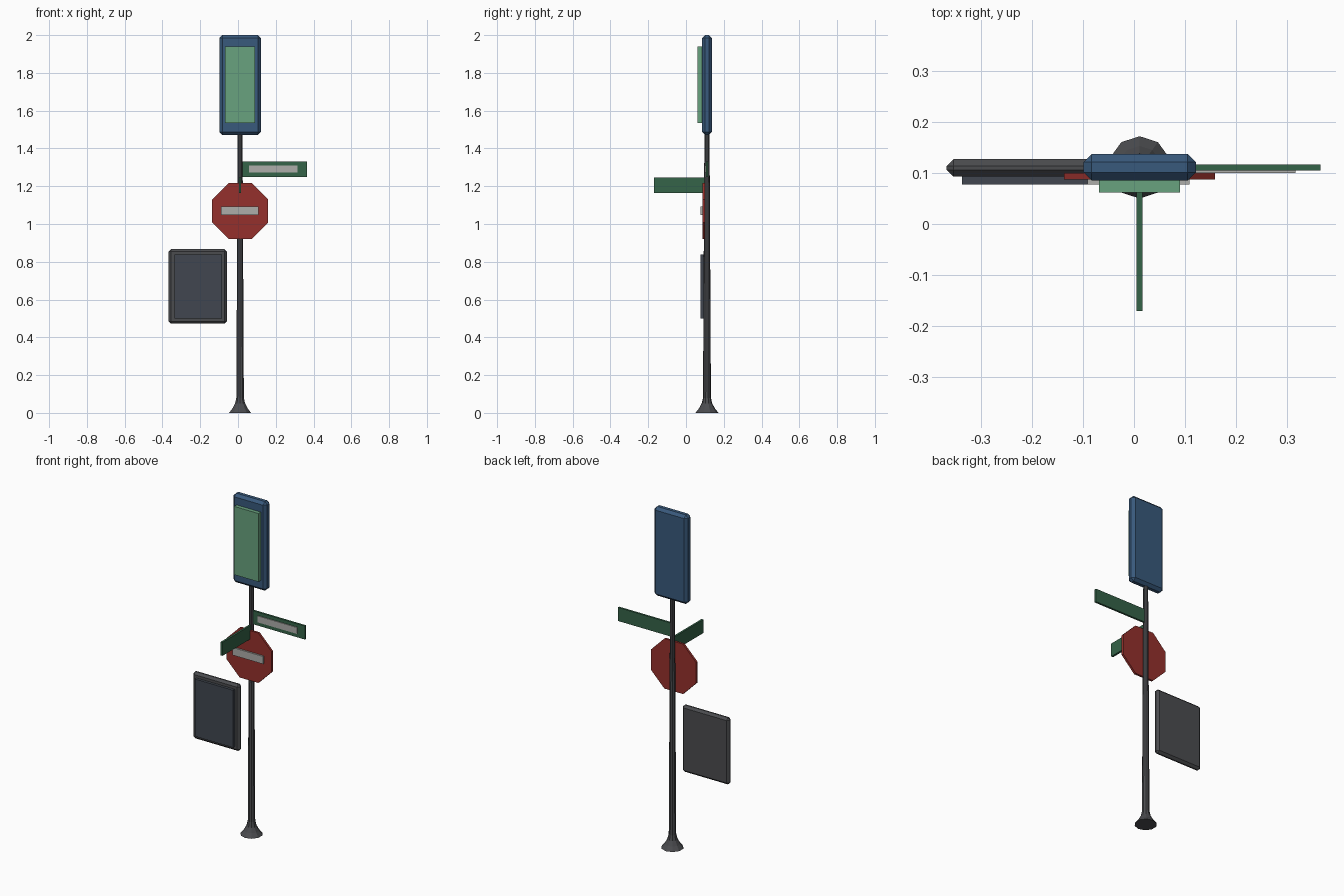
import bpy, bmesh, math

if "Cube" in bpy.data.objects:
    bpy.data.objects.remove(bpy.data.objects["Cube"])

CX, CY = 0.011, 0.111  # pole axis


def material(name, rgb):
    m = bpy.data.materials.new(name)
    m.diffuse_color = (*rgb, 1)
    m.use_nodes = True
    m.node_tree.nodes["Principled BSDF"].inputs["Base Color"].default_value = m.diffuse_color
    return m


STEEL = material("dark_steel", (0.07, 0.072, 0.078))
SLATE = material("slate", (0.052, 0.062, 0.08))
BLUE = material("blue", (0.04, 0.1, 0.2))
SCREEN = material("pale_green", (0.14, 0.36, 0.21))
GREEN = material("sign_green", (0.035, 0.125, 0.065))
RED = material("sign_red", (0.3, 0.03, 0.025))
WHITE = material("stripe_grey", (0.42, 0.42, 0.4))


def finish(name, bm, mat):
    bmesh.ops.recalc_face_normals(bm, faces=bm.faces[:])
    me = bpy.data.meshes.new(name)
    bm.to_mesh(me)
    bm.free()
    me.materials.append(mat)
    ob = bpy.data.objects.new(name, me)
    bpy.context.collection.objects.link(ob)
    return ob


def box(name, xs, ys, zs, mat, bevel=0):
    bm = bmesh.new()
    bmesh.ops.create_cube(bm, size=1)
    for v in bm.verts:
        for i, (a, b) in enumerate((xs, ys, zs)):
            v.co[i] = (a + b) / 2 + v.co[i] * (b - a)
    if bevel:
        bmesh.ops.bevel(bm, geom=bm.edges[:], offset=bevel, segments=1, affect='EDGES')
    return finish(name, bm, mat)


# Tapered ten-sided pole with flared foot
profile = [(0.061, 0), (0.042, 0.024), (0.028, 0.05), (0.021, 0.08), (0.0135, 1.49)]
bm = bmesh.new()
rings = []
for r, z in profile:
    angles = [math.pi / 2 + i * math.tau / 10 for i in range(10)]
    rings.append([bm.verts.new((CX + r * math.cos(a), CY + r * math.sin(a), z)) for a in angles])
for lo, hi in zip(rings, rings[1:]):
    for i in range(10):
        j = (i + 1) % 10
        bm.faces.new((lo[i], lo[j], hi[j], hi[i]))
bm.faces.new(rings[0])
bm.faces.new(rings[-1])
finish("pole", bm, STEEL)

# Tall display on top
box("display_case", (-0.099, 0.121), (0.085, 0.137), (1.472, 2.0), BLUE, 0.016)
box("display_screen", (-0.069, 0.09), (0.062, 0.087), (1.535, 1.94), SCREEN)

# Street blades pointing right and forward
box("street_blade_right", (0.016, 0.365), (0.105, 0.117), (1.25, 1.33), GREEN)
box("street_blade_stripe", (0.057, 0.316), (0.1, 0.106), (1.272, 1.31), WHITE)
box("street_blade_front", (0.005, 0.017), (-0.17, 0.106), (1.165, 1.245), GREEN)

# Octagonal sign with stripe
bm = bmesh.new()
bmesh.ops.create_cone(bm, cap_ends=True, segments=8, depth=0.013,
                      radius1=0.148 / math.cos(math.pi / 8), radius2=0.148 / math.cos(math.pi / 8))
turn = math.pi / 8
on_axis = any(abs(v.co.y) < 1e-4 for v in bm.verts)
for v in bm.verts:
    x, y, z = v.co
    if on_axis:
        x, y = x * math.cos(turn) - y * math.sin(turn), x * math.sin(turn) + y * math.cos(turn)
    v.co = (CX + x, 0.0935 + z, 1.069 + y)
finish("octagon_sign", bm, RED)
box("octagon_stripe", (-0.091, 0.109), (0.077, 0.088), (1.047, 1.092), WHITE)

# Side notice board
box("notice_board", (-0.367, -0.059), (0.093, 0.127), (0.472, 0.868), STEEL, 0.013)
box("notice_panel", (-0.337, -0.086), (0.077, 0.095), (0.499, 0.839), SLATE)
